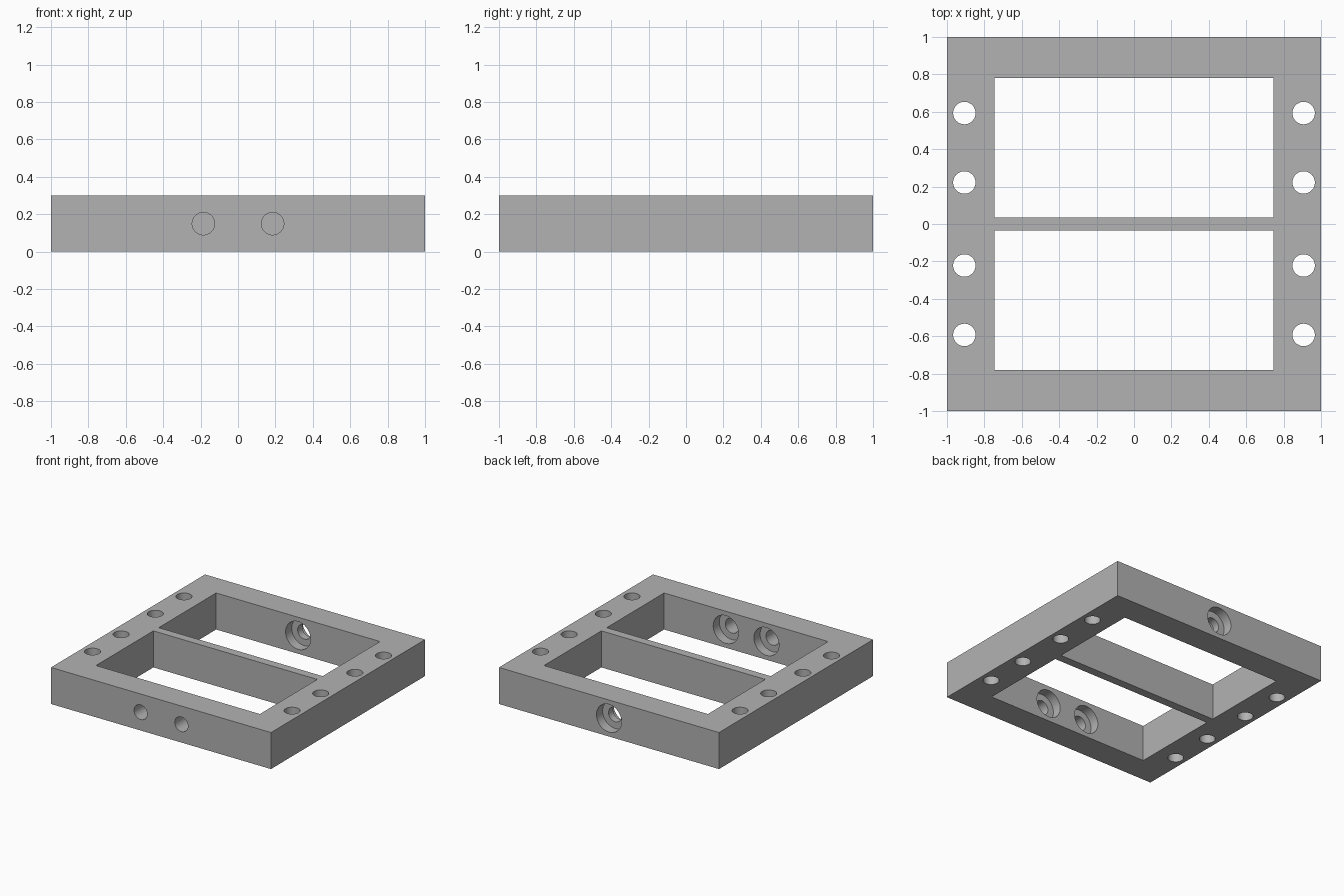
import bpy
from math import pi, radians

if "Cube" in bpy.data.objects:
    bpy.data.objects.remove(bpy.data.objects["Cube"])

HEIGHT = 0.3
MID_Z = HEIGHT / 2
BAR = 0.035          # half thickness of the centre bar
INNER_X = 0.745      # half width of the openings
INNER_Y = 0.78       # inner face of the front and back walls
HOLE_R, BORE_R, BORE_DEPTH = 0.06, 0.114, 0.08

grey = bpy.data.materials.new("plain grey")
grey.use_nodes = True
colour = (0.448, 0.448, 0.448, 1)
grey.diffuse_color = colour
grey.node_tree.nodes["Principled BSDF"].inputs["Base Color"].default_value = colour


def box(name, size, centre):
    bpy.ops.mesh.primitive_cube_add(size=1, location=centre)
    ob = bpy.context.object
    ob.name = name
    ob.scale = size
    bpy.ops.object.transform_apply(location=True, rotation=True, scale=True)
    return ob


def cylinder(name, radius, length, centre, along_y=False):
    tilt = (pi / 2, 0, 0) if along_y else (0, 0, 0)
    bpy.ops.mesh.primitive_cylinder_add(vertices=48, radius=radius, depth=length,
                                        location=centre, rotation=tilt)
    ob = bpy.context.object
    ob.name = name
    bpy.ops.object.transform_apply(location=True, rotation=True, scale=True)
    return ob


def cut(target, cutter):
    mod = target.modifiers.new("cut", "BOOLEAN")
    mod.operation = "DIFFERENCE"
    mod.solver = "EXACT"
    mod.object = cutter
    bpy.context.view_layer.objects.active = target
    bpy.ops.object.modifier_apply(modifier=mod.name)
    bpy.data.objects.remove(cutter)


def counterbore(target, x, face_y, inward):
    """Wide recess sunk from a wall face; inward is the y direction of the cut."""
    start, end = face_y - inward * 0.1, face_y + inward * BORE_DEPTH
    cut(target, cylinder("bore", BORE_R, abs(end - start),
                         (x, (start + end) / 2, MID_Z), True))


# Solid block
frame = box("mounting_frame", (2, 2, HEIGHT), (0, 0, MID_Z))
frame.data.materials.append(grey)

# Two openings either side of the centre bar
for side in (-1, 1):
    cut(frame, box("opening", (2 * INNER_X, INNER_Y - BAR, 1),
                   (0, side * (INNER_Y + BAR) / 2, MID_Z)))

# Vertical holes along both side rails
for x in (-0.907, 0.907):
    for y in (-0.593, -0.222, 0.222, 0.593):
        cut(frame, cylinder("rail_hole", HOLE_R, 1, (x, y, MID_Z)))

# Front wall: two holes, recessed from the inside
for x in (-0.185, 0.185):
    cut(frame, cylinder("front_hole", HOLE_R, 0.5, (x, -0.9, MID_Z), True))
    counterbore(frame, x, -INNER_Y, -1)

# Back wall: one central hole, recessed from both sides
cut(frame, cylinder("back_hole", HOLE_R, 0.5, (0, 0.9, MID_Z), True))
counterbore(frame, 0, INNER_Y, 1)
counterbore(frame, 0, 1, -1)

# Smooth hole walls, crisp edges
bpy.ops.object.select_all(action="DESELECT")
frame.select_set(True)
bpy.context.view_layer.objects.active = frame
bpy.ops.object.shade_smooth_by_angle(angle=radians(30))
